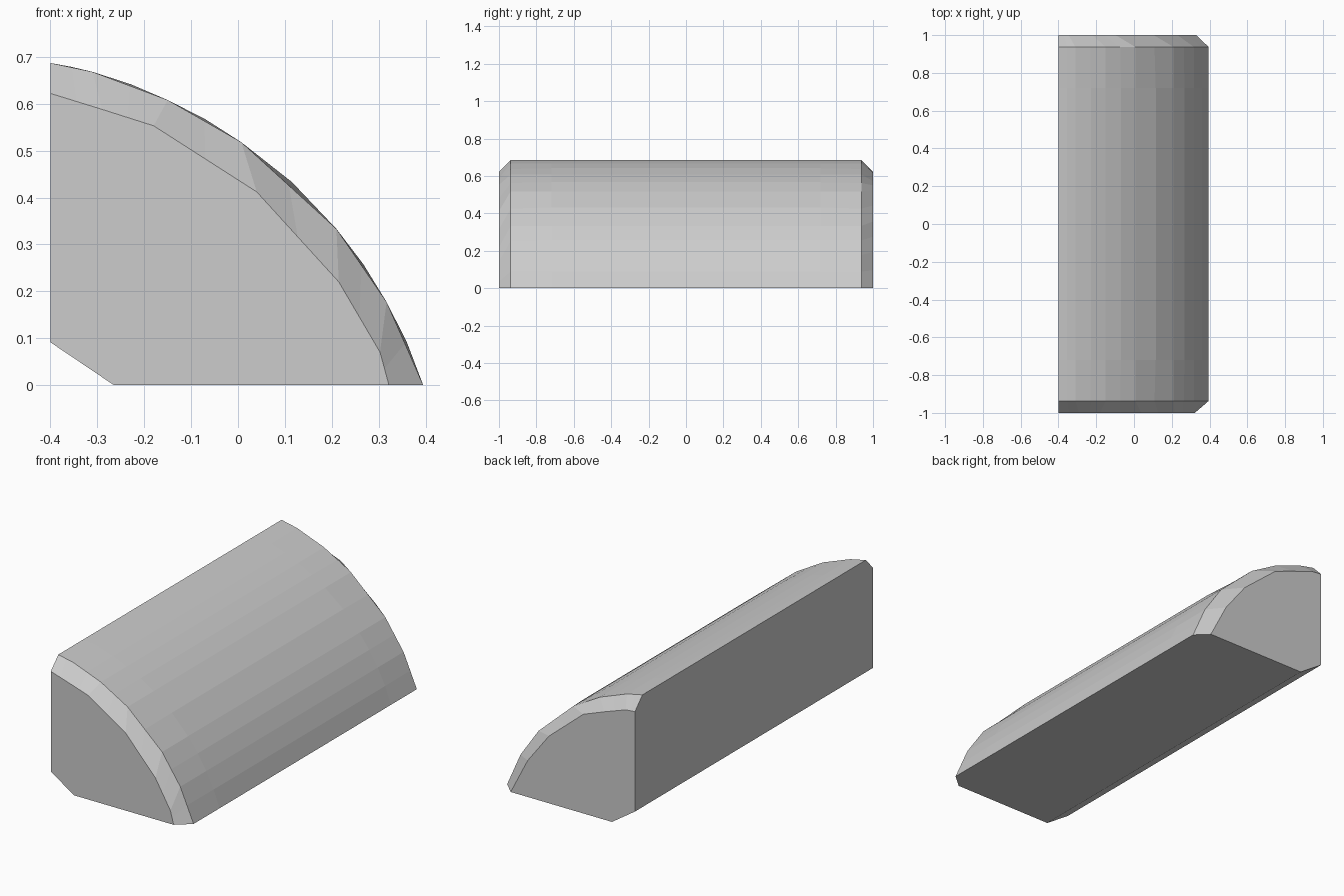
import bpy, bmesh
from mathutils import Vector

cube = bpy.data.objects.get("Cube")
if cube:
    bpy.data.objects.remove(cube, do_unlink=True)

# Single neutral grey
grey = bpy.data.materials.new("light grey")
grey.use_nodes = True
colour = (0.604, 0.604, 0.604, 1)
grey.diffuse_color = colour
grey.node_tree.nodes["Principled BSDF"].inputs["Base Color"].default_value = colour

# Arc profiles (x, z): the body, and the smaller chipped ends
BODY = [(-.4, .687), (-.31, .668), (-.15, .608), (.007, .518), (.21, .333), (.317, .177), (.395, 0)]
FRONT = [(-.4, .622), (-.29, .588), (-.18, .553), (.04, .412), (.215, .22), (.303, .07), (.322, 0)]
BACK = [(-.4, .622), (-.346, .617), (-.22, .573), (-.097, .527), (.105, .357), (.23, .194), (.33, 0)]
# Chamfer along the lower inner edge
CHAMFER = [(-.265, 0), (-.4, .091)]
RADIUS = 0.95


def refine(points, rounded):
    """Add a midpoint to each arc segment, pushed out to the arc if rounded."""
    result = []
    for a, b in zip(points, points[1:]):
        a, b = Vector(a), Vector(b)
        chord = b - a
        outward = Vector((-chord.y, chord.x)).normalized()
        sagitta = chord.length_squared / (8 * RADIUS) if rounded else 0
        result += [a, (a + b) / 2 + outward * sagitta]
    return result + [Vector(points[-1])]


def ring(bm, points, y, rounded=False):
    profile = refine(points, rounded) + [Vector(p) for p in CHAMFER]
    return [bm.verts.new((p.x, y, p.y)) for p in profile]


# Quarter-round block: loft from the front end to the back end
bm = bmesh.new()
rings = [
    ring(bm, FRONT, -1),
    ring(bm, BODY, -.937),
    ring(bm, BODY, -.72, True),
    ring(bm, BODY, .72, True),
    ring(bm, BODY, .937),
    ring(bm, BACK, 1),
]
for r, s in zip(rings, rings[1:]):
    for i in range(len(r)):
        j = (i + 1) % len(r)
        bm.faces.new((r[i], r[j], s[j], s[i]))
bm.faces.new(rings[0])
bm.faces.new(rings[-1])
bmesh.ops.recalc_face_normals(bm, faces=bm.faces)

mesh = bpy.data.meshes.new("quarter_round_block")
bm.to_mesh(mesh)
bm.free()
mesh.materials.append(grey)
block = bpy.data.objects.new("quarter_round_block", mesh)
bpy.context.collection.objects.link(block)
